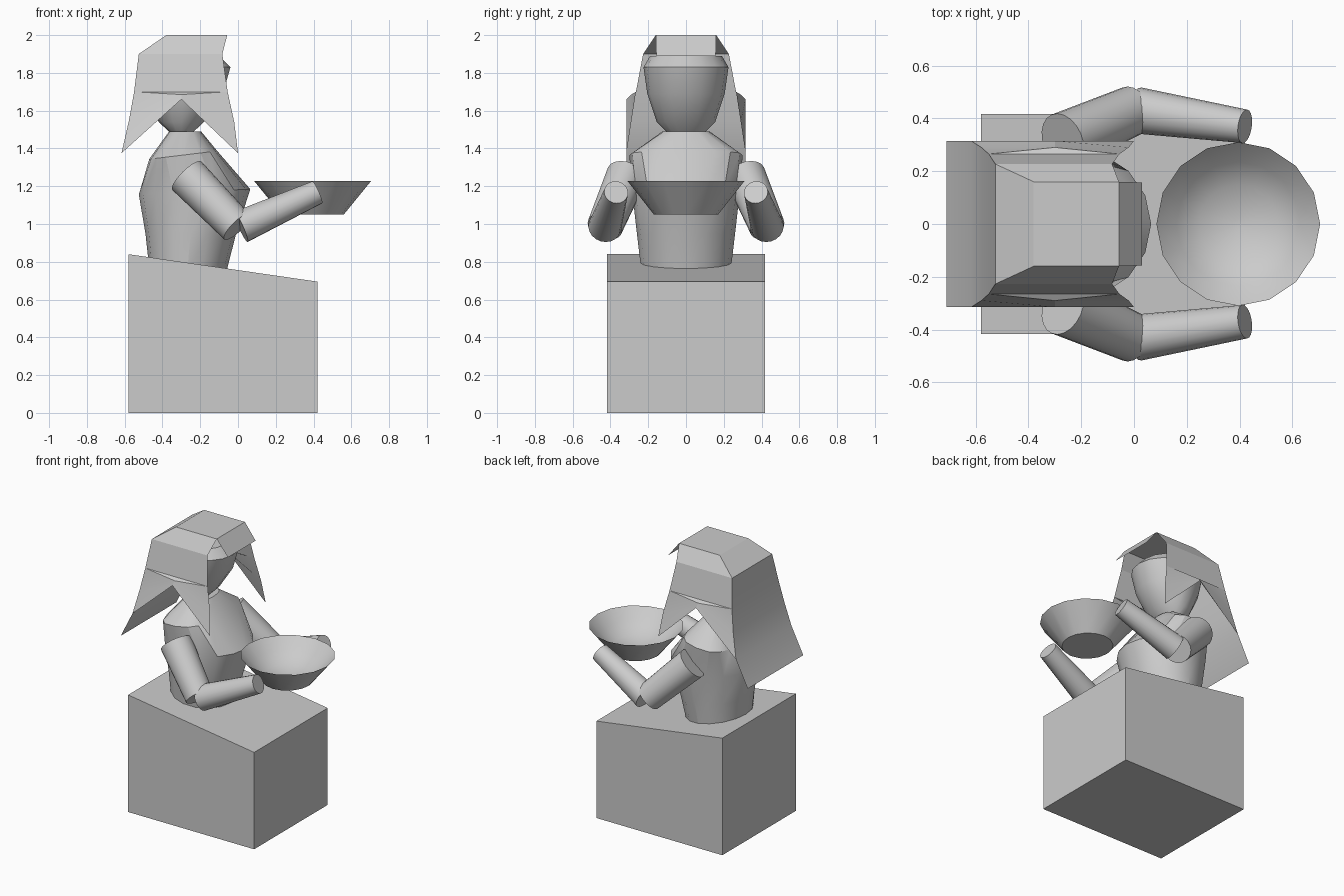
import bpy, bmesh, math
from mathutils import Vector

if "Cube" in bpy.data.objects:
    bpy.data.objects.remove(bpy.data.objects["Cube"])


def finish(bm, name, angle=30):
    bmesh.ops.remove_doubles(bm, verts=bm.verts, dist=0.0005)
    bmesh.ops.recalc_face_normals(bm, faces=bm.faces)
    me = bpy.data.meshes.new(name)
    bm.to_mesh(me)
    bm.free()
    ob = bpy.data.objects.new(name, me)
    bpy.context.collection.objects.link(ob)
    bpy.ops.object.select_all(action='DESELECT')
    ob.select_set(True)
    bpy.context.view_layer.objects.active = ob
    bpy.ops.object.shade_smooth_by_angle(angle=math.radians(angle))
    return ob


def spow(v, e):
    return math.copysign(abs(v) ** e, v)


def loft(name, rings, n, angle=30):
    """rings: (centre x, z, radius x, radius y, roundness, tilt of z along x)"""
    bm = bmesh.new()
    loops = []
    for cx, z, rx, ry, e, tilt in rings:
        loop = []
        for i in range(n):
            a = 2 * math.pi * i / n
            dx = rx * spow(math.cos(a), e)
            loop.append(bm.verts.new((cx + dx, ry * spow(math.sin(a), e), z + tilt * dx)))
        loops.append(loop)
    for a, b in zip(loops, loops[1:]):
        for i in range(n):
            j = (i + 1) % n
            bm.faces.new((a[i], a[j], b[j], b[i]))
    bm.faces.new(loops[0])
    bm.faces.new(loops[-1])
    return finish(bm, name, angle)


def limb(name, p, q, r1, r2):
    p, q = Vector(p), Vector(q)
    d = q - p
    bm = bmesh.new()
    bmesh.ops.create_cone(bm, cap_ends=True, segments=20, radius1=r1, radius2=r2, depth=d.length)
    rot = d.to_track_quat('Z', 'Y')
    for v in bm.verts:
        v.co = rot @ v.co + (p + q) / 2
    finish(bm, name)


# block with a sloping top
bm = bmesh.new()
bmesh.ops.create_cube(bm, size=1)
for v in bm.verts:
    x = v.co.x - 0.08
    top = 0.84 if x < 0 else 0.695
    v.co = (x, v.co.y * 0.834, top if v.co.z > 0 else 0)
finish(bm, "block")

# torso with angular shoulders
loft("torso", [
    (-0.27, 0.74, 0.20, 0.235, 1, -0.14),
    (-0.25, 0.95, 0.24, 0.26, 1, 0),
    (-0.23, 1.17, 0.295, 0.285, 1, 0.05),
    (-0.29, 1.365, 0.18, 0.30, 0.7, 0.12),
    (-0.28, 1.49, 0.085, 0.125, 0.8, 0)], 16, 25)

# head
loft("head", [
    (-0.30, 1.475, 0.05, 0.09, 1, 0),
    (-0.30, 1.54, 0.12, 0.155, 1, 0),
    (-0.285, 1.69, 0.205, 0.205, 1, 0),
    (-0.28, 1.83, 0.24, 0.225, 1, 0),
    (-0.29, 1.89, 0.19, 0.19, 1, 0)], 16, 35)

# arms, one pair
for s, side in ((1, "left"), (-1, "right")):
    elbow = (-0.005, 0.43 * s, 0.985)
    limb(side + "_upper_arm", (-0.27, 0.315 * s, 1.255), elbow, 0.108, 0.095)
    limb(side + "_forearm", (0.015, 0.43 * s, 0.985), (0.42, 0.37 * s, 1.168), 0.088, 0.064)

# bowl with a shallow dished inside
bx = 0.395
loft("bowl", [
    (bx, 1.05, 0.165, 0.17, 1, 0),
    (bx, 1.228, 0.31, 0.31, 1, 0),
    (bx, 1.15, 0.235, 0.235, 1, 0),
    (bx, 1.09, 0.15, 0.15, 1, 0),
    (bx, 1.07, 0.02, 0.02, 1, 0)], 16, 40)

# hair: thin sheets, described for one side and mirrored
P = {
    "T1": (-0.38, 0.16, 2.0), "T2": (-0.057, 0.16, 2.0), "Q": (0.03, 0.157, 1.89),
    "B0": (-0.525, 0.227, 1.9), "B1": (-0.55, 0.265, 1.7), "B2": (-0.578, 0.29, 1.545),
    "B3": (-0.617, 0.315, 1.375), "B4": (-0.71, 0.315, 1.19),
    "F0": (-0.083, 0.227, 1.9), "F1": (-0.055, 0.265, 1.7), "F2": (-0.02, 0.29, 1.54),
    "F3": (0.0, 0.315, 1.375),
    "M2": (-0.30, 0.29, 1.685), "M3": (-0.30, 0.315, 1.66)}
sides = ["T1 T2 F0 B0", "B0 F0 F1 B1", "B1 F1 M2", "B1 M2 B2", "M2 F1 F2",
         "B2 M2 M3 B3", "M2 F2 F3 M3"]
strip = ["Q", "T2", "T1", "B0", "B1", "B2", "B3", "B4"]
bm = bmesh.new()
L = {k: bm.verts.new(p) for k, p in P.items()}
R = {k: bm.verts.new((p[0], -p[1], p[2])) for k, p in P.items()}
for f in sides:
    keys = f.split()
    bm.faces.new([L[k] for k in reversed(keys)])
    bm.faces.new([R[k] for k in keys])
for a, b in zip(strip, strip[1:]):
    bm.faces.new((R[a], L[a], L[b], R[b]))
finish(bm, "hair", 20)
